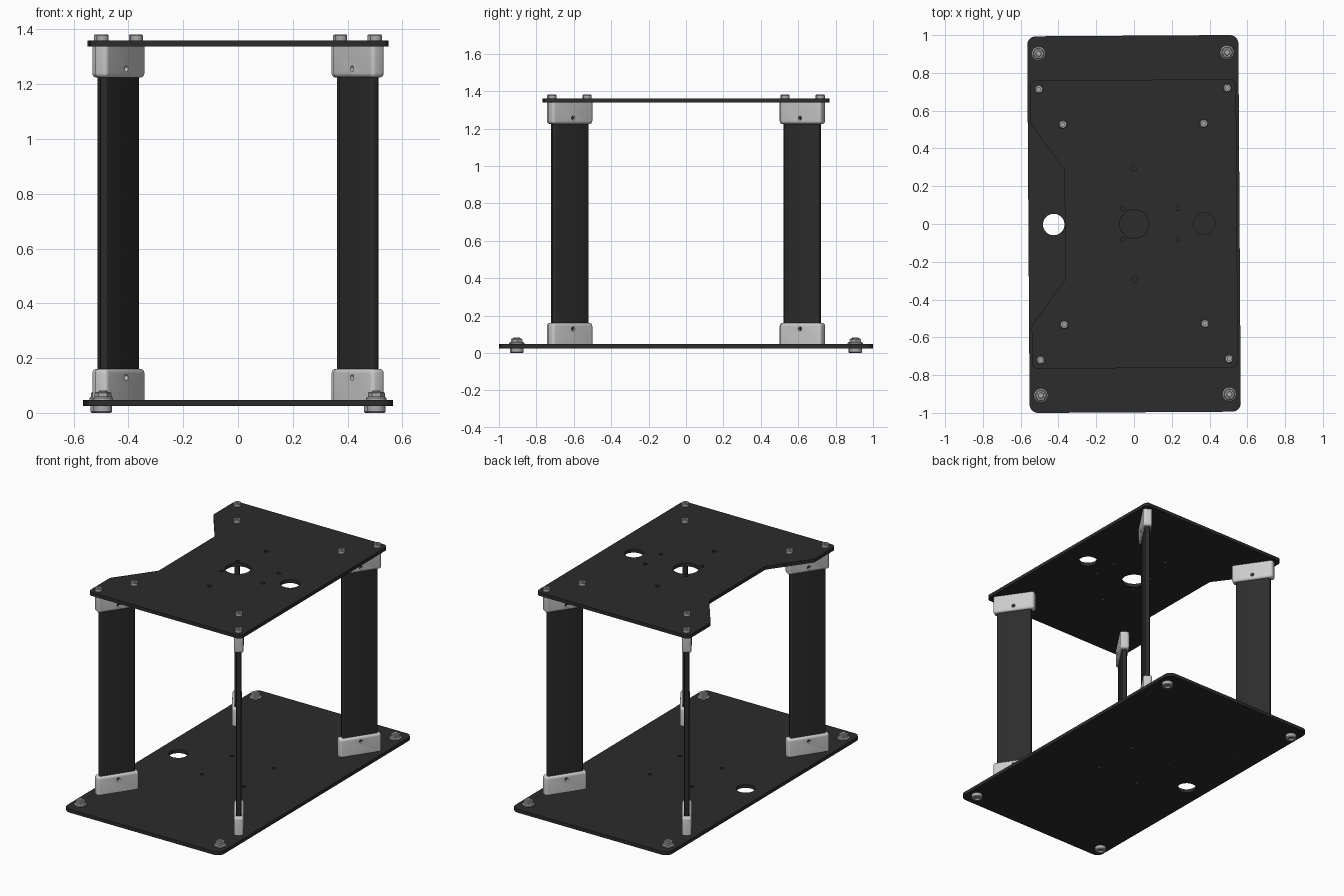
import bpy, bmesh, math
from mathutils import Matrix, Vector

if "Cube" in bpy.data.objects:
    bpy.data.objects.remove(bpy.data.objects["Cube"])

SKEW = Matrix.Rotation(0.0065, 4, 'Z')      # whole model sits slightly turned
BOT, TOP, T = 0.025, 1.338, 0.022           # plate undersides, plate thickness
POST = (0.436, 0.622)                       # post centre
ANG = math.atan2(0.83, 0.56)                # post direction
CORNERS = [(sx, sy) for sx in (-1, 1) for sy in (-1, 1)]


def material(name, v):
    m = bpy.data.materials.new(name)
    m.diffuse_color = (v, v, v, 1)
    m.use_nodes = True
    m.node_tree.nodes["Principled BSDF"].inputs["Base Color"].default_value = m.diffuse_color
    return m


black = material("black_composite", 0.025)
steel = material("steel", 0.4)


def place(name, mesh, loc, rot=Matrix()):
    ob = bpy.data.objects.new(name, mesh)
    bpy.context.collection.objects.link(ob)
    ob.matrix_world = SKEW @ Matrix.Translation(loc) @ rot
    return ob


def bm_mesh(bm, name, mat=None):
    bmesh.ops.recalc_face_normals(bm, faces=bm.faces)
    me = bpy.data.meshes.new(name)
    bm.to_mesh(me)
    bm.free()
    if mat:
        me.materials.append(mat)
    return me


def smooth(ob):
    bpy.ops.object.select_all(action='DESELECT')
    ob.select_set(True)
    bpy.context.view_layer.objects.active = ob
    bpy.ops.object.shade_smooth_by_angle(angle=math.radians(35))


def lathe(name, profile, segs, mat):
    bm = bmesh.new()
    rings = [[bm.verts.new((r * math.cos(2 * math.pi * i / segs),
                            r * math.sin(2 * math.pi * i / segs), z))
              for i in range(segs)] for r, z in profile]
    for a, b in zip(rings, rings[1:]):
        for i in range(segs):
            j = (i + 1) % segs
            bm.faces.new((a[i], a[j], b[j], b[i]))
    bmesh.ops.remove_doubles(bm, verts=bm.verts, dist=1e-5)
    return bm_mesh(bm, name, mat)


def rounded(pts, r, n=6):
    out = []
    for i, p in enumerate(pts):
        p, a, b = Vector(p), Vector(pts[i - 1]), Vector(pts[(i + 1) % len(pts)])
        u, v = (a - p).normalized(), (b - p).normalized()
        half = u.angle(v) / 2
        d = r / math.tan(half)
        s, e = p + u * d, p + v * d
        c = p + (u + v).normalized() * r / math.sin(half)
        for k in range(n + 1):
            q = s.lerp(e, k / n) - c
            out.append(c + q.normalized() * r)
    return out


def plate(name, outline, r, holes, z):
    cu = bpy.data.curves.new(name, 'CURVE')
    cu.dimensions, cu.fill_mode, cu.extrude = '2D', 'BOTH', T / 2
    loops = [rounded(outline, r)]
    for x, y, hr in holes:
        n = 40 if hr > 0.03 else 16
        loops.append([(x + hr * math.cos(2 * math.pi * i / n),
                       y + hr * math.sin(2 * math.pi * i / n)) for i in range(n)])
    for pts in loops:
        sp = cu.splines.new('POLY')
        sp.points.add(len(pts) - 1)
        for q, p in zip(sp.points, pts):
            q.co = (p[0], p[1], 0, 1)
        sp.use_cyclic_u = True
    cu.materials.append(black)
    ob = place(name, cu, (0, 0, z + T / 2))
    bpy.ops.object.select_all(action='DESELECT')
    ob.select_set(True)
    bpy.context.view_layer.objects.active = ob
    bpy.ops.object.convert(target='MESH')
    smooth(bpy.context.object)


# Plates
screws = [(sx * x, sy * y) for x, y in ((0.499, 0.717), (0.373, 0.53)) for sx, sy in CORNERS]
plate("bottom_plate", [(-0.559, -0.997), (0.559, -0.997), (0.559, 0.997), (-0.559, 0.997)], 0.045,
      [(-0.425, 0, 0.057)] + [(0.15 * sx, 0.155 * sy, 0.012) for sx, sy in CORNERS]
      + [(x, y, 0.01) for x, y in screws], BOT)
plate("top_plate", [(-0.545, -0.763), (0.545, -0.763), (0.545, 0.763), (-0.545, 0.763),
                    (-0.545, 0.535), (-0.366, 0.29), (-0.366, -0.29), (-0.545, -0.535)], 0.03,
      [(0, 0, 0.076), (0.372, 0, 0.057), (0, 0.294, 0.014), (0, -0.294, 0.014)]
      + [(x, sy * 0.082, 0.012) for x in (-0.06, 0.235) for sy in (-1, 1)], TOP)

# Post: flat bar with softened long edges
Z0, Z1, CAP_H = BOT + T, TOP, 0.114
bm = bmesh.new()
bmesh.ops.create_cube(bm, size=1, matrix=Matrix.Diagonal((0.22, 0.03, Z1 - Z0 - 0.05, 1)))
long_edges = [e for e in bm.edges if abs(e.verts[0].co.z - e.verts[1].co.z) > 0.5]
bmesh.ops.bevel(bm, geom=long_edges, offset=0.006, segments=3, profile=0.5, affect='EDGES')
post_mesh = bm_mesh(bm, "post", black)

# Cap: rounded block, flat on the plate side, cross hole through the wide faces
bm = bmesh.new()
bmesh.ops.create_cube(bm, size=1, matrix=Matrix.Translation((0, 0, CAP_H / 2))
                      @ Matrix.Diagonal((0.262, 0.058, CAP_H, 1)))
soft = [e for e in bm.edges if max(v.co.z for v in e.verts) > 0.01]
bmesh.ops.bevel(bm, geom=soft, offset=0.016, segments=4, profile=0.5, affect='EDGES')
raw = place("cap_blank", bm_mesh(bm, "cap_blank"), (0, 0, 0))
bm = bmesh.new()
bmesh.ops.create_cone(bm, cap_ends=True, segments=20, radius1=0.011, radius2=0.011, depth=0.2,
                      matrix=Matrix.Translation((0, 0, 0.082)) @ Matrix.Rotation(math.pi / 2, 4, 'X'))
cutter = place("hole_cutter", bm_mesh(bm, "hole_cutter"), (0, 0, 0))
mod = raw.modifiers.new("hole", 'BOOLEAN')
mod.operation, mod.object, mod.solver = 'DIFFERENCE', cutter, 'EXACT'
dg = bpy.context.evaluated_depsgraph_get()
cap_mesh = bpy.data.meshes.new_from_object(raw.evaluated_get(dg))
cap_mesh.name = "cap"
bpy.data.objects.remove(raw)
bpy.data.objects.remove(cutter)

# Fasteners
screw_mesh = lathe("screw", [(0, 0), (0.022, 0), (0.022, 0.017), (0.019, 0.021), (0.01, 0.021),
                             (0.01, 0.01), (0, 0.01)], 24, steel)
bolt_mesh = lathe("bolt", [(0, 0.012), (0.016, 0.012), (0.016, 0), (0.029, 0), (0.034, 0.005),
                           (0.034, 0.025), (0.016, 0.025), (0.016, 0.079), (0.013, 0.082),
                           (0, 0.082)], 28, steel)
flange_mesh = lathe("nut_flange", [(0.015, 0), (0.037, 0), (0.037, 0.007), (0.03, 0.012),
                                   (0.015, 0.012)], 28, steel)
nut_mesh = lathe("nut", [(0.015, 0.008), (0.031, 0.008), (0.031, 0.025), (0.027, 0.029),
                         (0.015, 0.029)], 6, steel)

made = []
for sx, sy in CORNERS:
    tag = ("right" if sx > 0 else "left") + ("_back" if sy > 0 else "_front")
    turn = Matrix.Rotation(ANG * sx * sy, 4, 'Z')
    x, y = POST[0] * sx, POST[1] * sy
    made.append(place("post_" + tag, post_mesh, (x, y, (Z0 + Z1) / 2), turn))
    made.append(place("lower_cap_" + tag, cap_mesh, (x, y, Z0), turn))
    made.append(place("upper_cap_" + tag, cap_mesh, (x, y, Z1), turn @ Matrix.Rotation(math.pi, 4, 'X')))
    bx, by = 0.499 * sx, 0.905 * sy
    made.append(place("corner_bolt_" + tag, bolt_mesh, (bx, by, 0)))
    made.append(place("nut_flange_" + tag, flange_mesh, (bx, by, Z0)))
    place("hex_nut_" + tag, nut_mesh, (bx, by, Z0))
for i, (x, y) in enumerate(screws):
    made.append(place("top_screw_%d" % (i + 1), screw_mesh, (x, y, TOP + T)))

# Smooth each shared mesh once
done = set()
for ob in made:
    if ob.data.name not in done:
        done.add(ob.data.name)
        smooth(ob)
